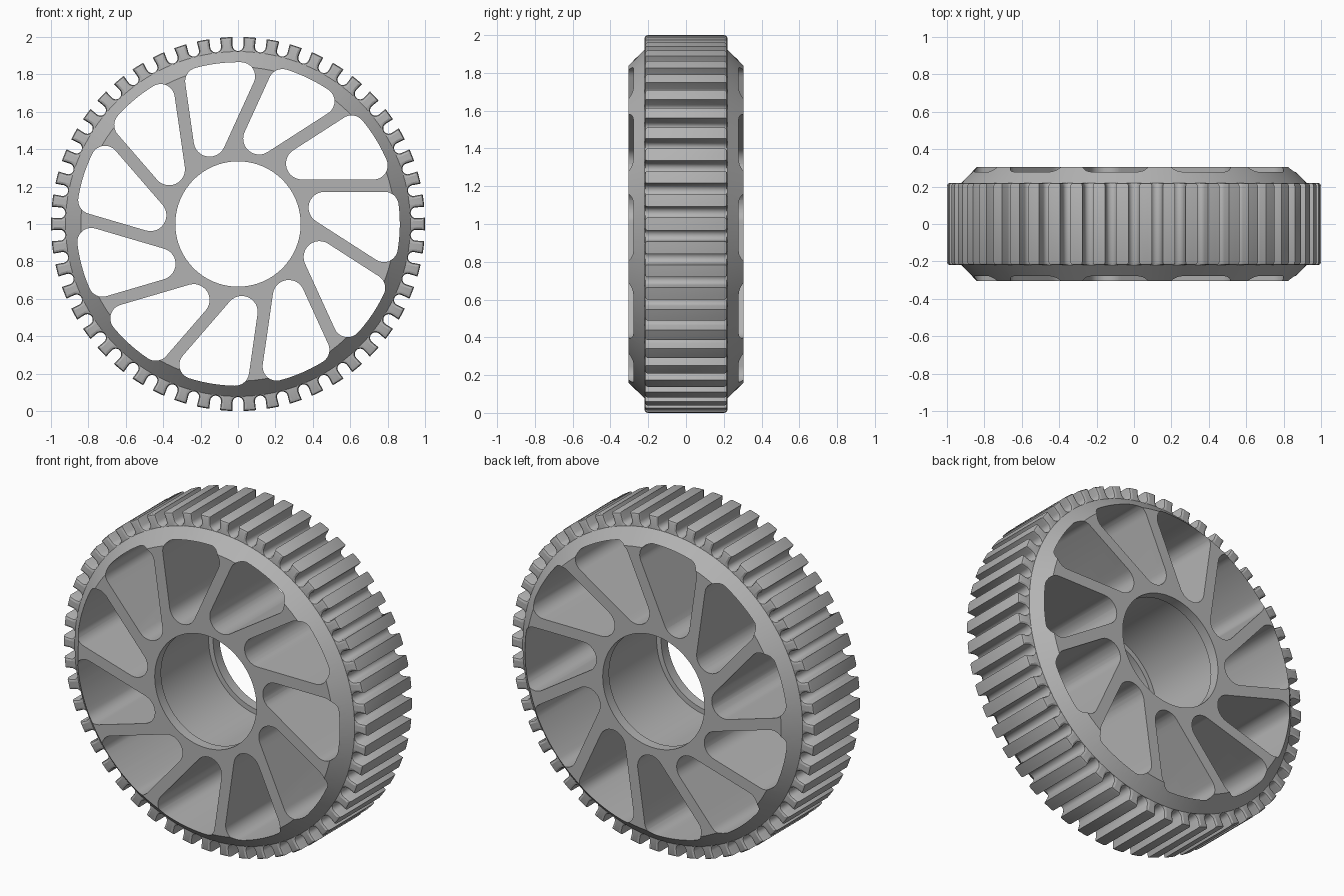
import bpy, bmesh, math
from math import sin, cos, pi, radians, sqrt, atan2

old = bpy.data.objects.get("Cube")
if old:
    bpy.data.objects.remove(old, do_unlink=True)

CENTRE_Z = 1.0
SPOKES, TEETH = 11, 50

grey = bpy.data.materials.new("plain_grey")
grey.use_nodes = True
grey.diffuse_color = (0.45, 0.45, 0.45, 1)
grey.node_tree.nodes["Principled BSDF"].inputs["Base Color"].default_value = (0.45, 0.45, 0.45, 1)


def finish(name, bm):
    bmesh.ops.recalc_face_normals(bm, faces=bm.faces)
    mesh = bpy.data.meshes.new(name)
    bm.to_mesh(mesh)
    bm.free()
    mesh.materials.append(grey)
    ob = bpy.data.objects.new(name, mesh)
    bpy.context.collection.objects.link(ob)
    ob.location.z = CENTRE_Z
    return ob


def smooth(ob):
    bpy.ops.object.select_all(action='DESELECT')
    ob.select_set(True)
    bpy.context.view_layer.objects.active = ob
    bpy.ops.object.shade_smooth_by_angle(angle=radians(28))


def bridge(bm, a, b):
    for i in range(len(a)):
        j = (i + 1) % len(a)
        bm.faces.new((a[i], a[j], b[j], b[i]))


def lathe(name, profile, steps=120):
    """Spin a closed (radius, y) profile around the y axis."""
    bm = bmesh.new()
    rings = [[bm.verts.new((r * cos(2 * pi * k / steps), y, r * sin(2 * pi * k / steps)))
              for r, y in profile] for k in range(steps)]
    for k in range(steps):
        bridge(bm, rings[k], rings[(k + 1) % steps])
    return finish(name, bm)


def arc(cx, cz, r, a0, a1, n):
    return [(cx + r * cos(a0 + (a1 - a0) * i / n), cz + r * sin(a0 + (a1 - a0) * i / n))
            for i in range(n + 1)]


def window_outline():
    """Rounded opening between one spoke and the next, bounded by the rim."""
    step = 2 * pi / SPOKES
    upper, lower = 0.172, 0.238          # distances of the spoke edges from the axle
    rim, fillet, tip = 0.865, 0.075, 0.085
    reach = rim - fillet
    c1 = (sqrt(reach ** 2 - (upper - fillet) ** 2), upper - fillet)
    off = lower + fillet
    along = sqrt(reach ** 2 - off ** 2)
    c2 = (along * cos(step) + off * sin(step), off * cos(step) - along * sin(step))
    a1, a2 = atan2(c1[1], c1[0]), atan2(c2[1], c2[0])
    corner = (lower - upper * cos(step)) / sin(step)
    dist = tip / sin(step / 2)
    ct = (corner + dist * cos(step / 2), upper - dist * sin(step / 2))
    back = -pi / 2 - step
    return (arc(*c1, fillet, pi / 2, a1, 8) + arc(0, 0, rim, a1, a2, 10)[1:-1]
            + arc(*c2, fillet, a2, back, 10) + arc(*ct, tip, back, -1.5 * pi, 12))


# Wheel body: chamfered disc with a recessed bore
half = [(0.365, 0.245), (0.335, 0.245), (0.335, 0.305), (0.84, 0.305), (0.922, 0.22)]
body = lathe("wheel_body", half + [(r, -y) for r, y in reversed(half)])

# Window cutter: one prism per opening
bm = bmesh.new()
outline = window_outline()
for s in range(SPOKES):
    t = 2 * pi * s / SPOKES
    loops = [[bm.verts.new((x * cos(t) - z * sin(t), y, x * sin(t) + z * cos(t)))
              for x, z in outline] for y in (-0.5, 0.5)]
    bridge(bm, *loops)
    for loop in loops:
        bm.faces.new(loop)
cutter = finish("window_cutter", bm)
cutter.hide_render = True

mod = body.modifiers.new("windows", 'BOOLEAN')
mod.operation = 'DIFFERENCE'
mod.solver = 'EXACT'
mod.object = cutter
bpy.context.view_layer.objects.active = body
body.select_set(True)
bpy.ops.object.modifier_apply(modifier=mod.name)
bpy.data.objects.remove(cutter, do_unlink=True)
smooth(body)


def tooth_outline(inset):
    """Round-bottomed grooves around the tread, widened by the inset."""
    w, top, floor = 0.029 + inset, 1.0 - inset, 0.925
    centre = floor + 0.029
    crown = sqrt(top ** 2 - w ** 2)
    edge, pitch = atan2(w, crown), 2 * pi / TEETH
    groove = [(-w, crown)] + arc(0, centre, w, -pi, 0, 10) + [(w, crown)]
    land = [(top * sin(a), top * cos(a)) for a in
            (edge + (pitch - 2 * edge) * k / 3 for k in (1, 2))]
    pts = []
    for i in range(TEETH):
        t = pitch * i
        pts += [(x * cos(t) + z * sin(t), z * cos(t) - x * sin(t)) for x, z in groove + land]
    return pts


# Toothed tread: stacked outlines give rounded tooth ends
bm = bmesh.new()
ends = [(0.22, 0.016), (0.2153, 0.0047), (0.204, 0.0)]
layers = ends + [(-y, e) for y, e in reversed(ends)]
loops = [[bm.verts.new((x, y, z)) for x, z in tooth_outline(e)] for y, e in layers]


def inner_loop(loop):
    out = []
    for v in loop:
        k = 0.885 / sqrt(v.co.x ** 2 + v.co.z ** 2)
        out.append(bm.verts.new((v.co.x * k, v.co.y, v.co.z * k)))
    return out


loops = [inner_loop(loops[0])] + loops + [inner_loop(loops[-1])]
for a, b in zip(loops, loops[1:] + loops[:1]):
    bridge(bm, a, b)
smooth(finish("tread_teeth", bm))
